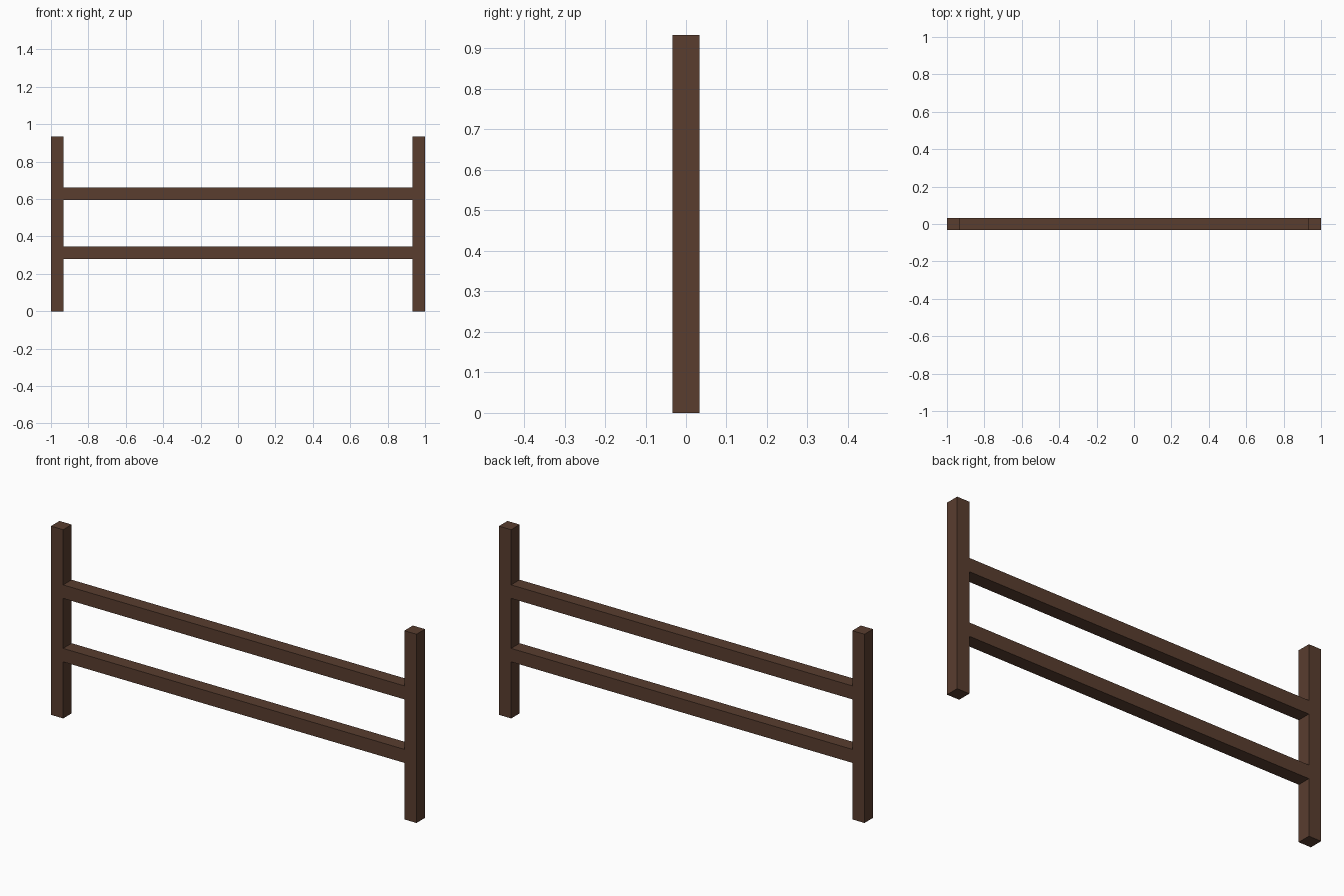
import bpy

if "Cube" in bpy.data.objects:
    bpy.data.objects.remove(bpy.data.objects["Cube"])

T = 1 / 15        # square beam thickness
HEIGHT = 14 / 15  # post height

wood = bpy.data.materials.new("dark_wood")
wood.diffuse_color = (0.10, 0.047, 0.028, 1)
wood.use_nodes = True
wood.node_tree.nodes["Principled BSDF"].inputs["Base Color"].default_value = wood.diffuse_color


def beam(name, location, size):
    bpy.ops.mesh.primitive_cube_add(size=1, location=location)
    obj = bpy.context.object
    obj.name = name
    obj.scale = size
    bpy.ops.object.transform_apply(location=False, rotation=False, scale=True)
    obj.data.materials.append(wood)
    return obj


# Upright posts at both ends
for side, sign in (("left", -1), ("right", 1)):
    beam(f"{side}_post", (sign * (1 - T / 2), 0, HEIGHT / 2), (T, T, HEIGHT))

# Horizontal rails spanning between the posts
for level, z in (("lower", 0.313), ("upper", 0.627)):
    beam(f"{level}_rail", (0, 0, z), (2 - 2 * T, T, T))
